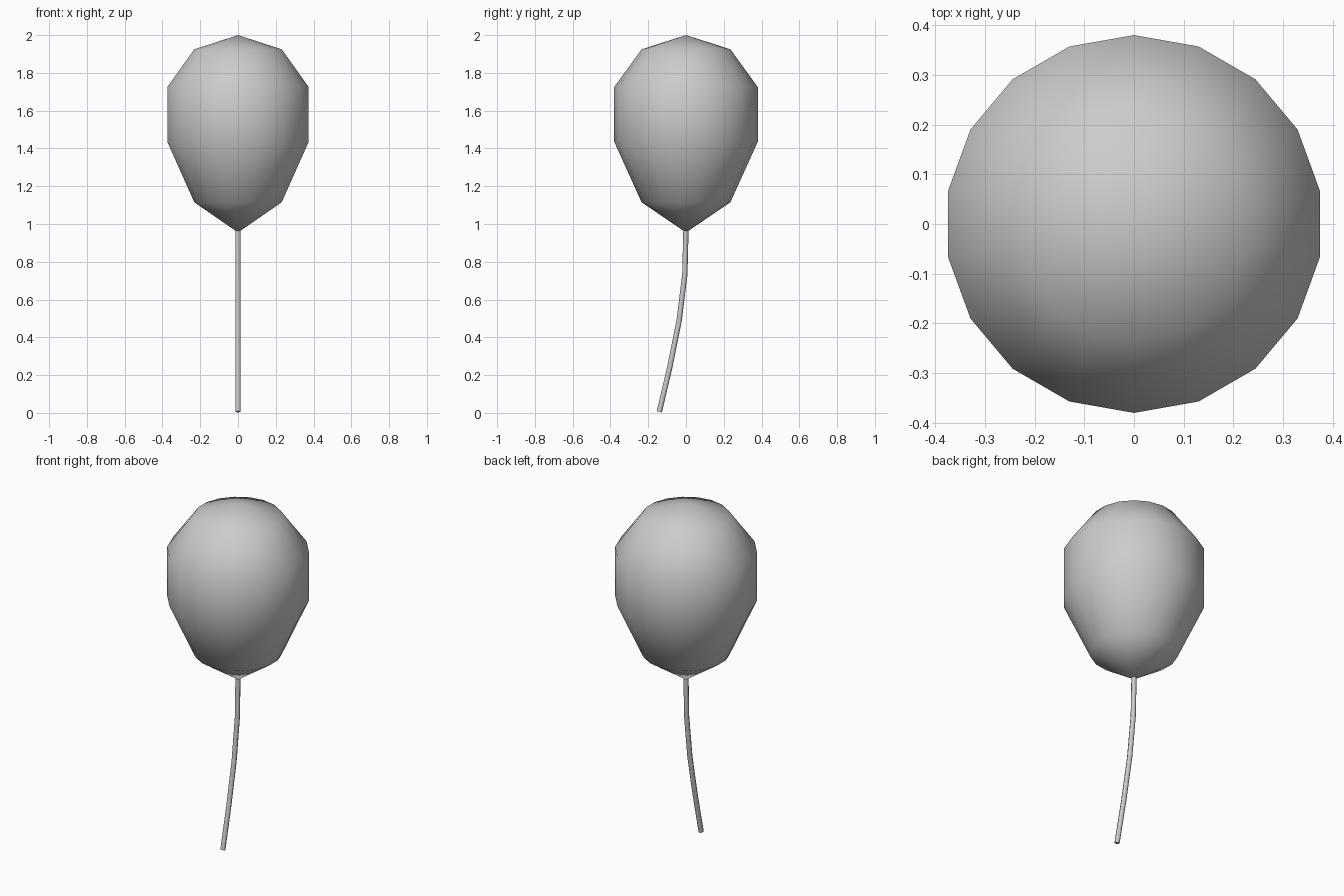
import bpy, bmesh, math

if "Cube" in bpy.data.objects:
    bpy.data.objects.remove(bpy.data.objects["Cube"])

SIDES = 18

# Balloon: lathed profile (radius, height) between two pointed ends
rings = [(0.235, 1.925), (0.38, 1.725), (0.38, 1.435), (0.235, 1.115)]
bm = bmesh.new()
top = bm.verts.new((0, 0, 2.0))
tip = bm.verts.new((0, 0, 0.955))
loops = []
for r, z in rings:
    loops.append([bm.verts.new((r * math.sin(2 * math.pi * i / SIDES),
                                r * math.cos(2 * math.pi * i / SIDES), z))
                  for i in range(SIDES)])
for i in range(SIDES):
    j = (i + 1) % SIDES
    bm.faces.new((top, loops[0][i], loops[0][j]))
    bm.faces.new((tip, loops[-1][j], loops[-1][i]))
    for a, b in zip(loops, loops[1:]):
        bm.faces.new((a[i], b[i], b[j], a[j]))
bmesh.ops.recalc_face_normals(bm, faces=bm.faces)
for f in bm.faces:
    f.smooth = True
mesh = bpy.data.meshes.new("balloon")
bm.to_mesh(mesh)
bm.free()
bpy.context.collection.objects.link(bpy.data.objects.new("balloon", mesh))

# String: thin capped tube that curves toward the front as it hangs
path = [(-0.141, 0.006), (-0.085, 0.245), (-0.036, 0.49), (-0.006, 0.735), (0, 0.98)]
curve = bpy.data.curves.new("string", "CURVE")
curve.dimensions = "3D"
curve.bevel_depth = 0.014
curve.bevel_resolution = 2
curve.use_fill_caps = True
spline = curve.splines.new("POLY")
spline.points.add(len(path) - 1)
for p, (y, z) in zip(spline.points, path):
    p.co = (0, y, z, 1)
spline.use_smooth = True
bpy.context.collection.objects.link(bpy.data.objects.new("string", curve))
